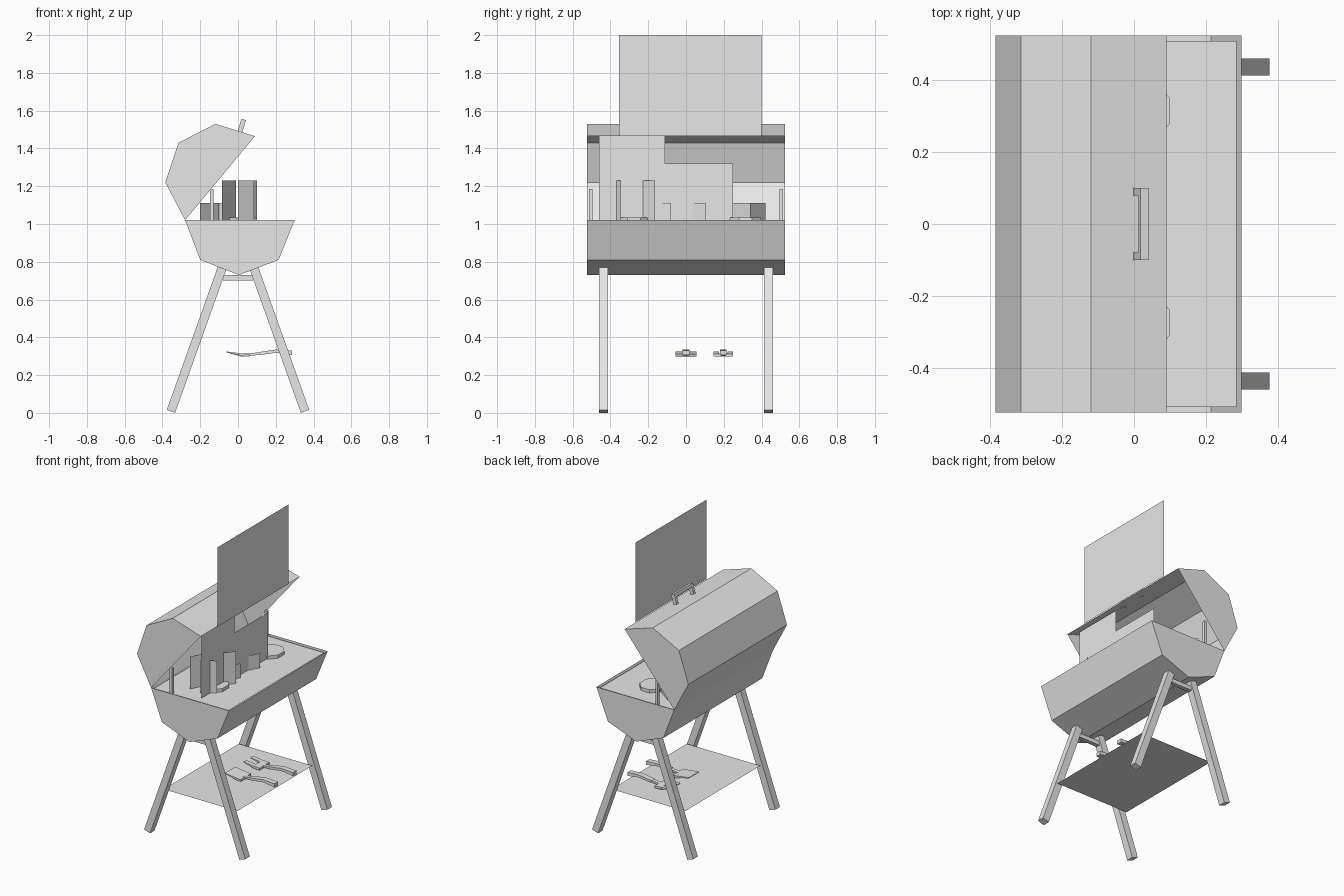
import bpy, bmesh, math
from mathutils import Vector

cube = bpy.data.objects.get("Cube")
if cube:
    bpy.data.objects.remove(cube)

grey = bpy.data.materials.new("light_grey")
grey.use_nodes = True
grey.diffuse_color = (0.8, 0.8, 0.8, 1)
grey.node_tree.nodes["Principled BSDF"].inputs["Base Color"].default_value = (0.8, 0.8, 0.8, 1)


def finish(name, bm, closed=True):
    if closed:
        bmesh.ops.recalc_face_normals(bm, faces=bm.faces)
    mesh = bpy.data.meshes.new(name)
    bm.to_mesh(mesh)
    bm.free()
    mesh.materials.append(grey)
    obj = bpy.data.objects.new(name, mesh)
    bpy.context.collection.objects.link(obj)
    return obj


def sheet(name, points):
    bm = bmesh.new()
    bm.faces.new([bm.verts.new(p) for p in points])
    return finish(name, bm, False)


def extrude(name, outline, offset):
    """Solid made by pushing a flat outline along an offset."""
    bm = bmesh.new()
    face = bm.faces.new([bm.verts.new(p) for p in outline])
    new = bmesh.ops.extrude_face_region(bm, geom=[face], use_keep_orig=True)["geom"]
    bmesh.ops.translate(bm, vec=offset, verts=[v for v in new if isinstance(v, bmesh.types.BMVert)])
    return finish(name, bm)


def trough(name, profile, half):
    """Thin shell with end caps, open between the profile's ends."""
    bm = bmesh.new()
    front = [bm.verts.new((x, -half, z)) for x, z in profile]
    back = [bm.verts.new((x, half, z)) for x, z in profile]
    bm.faces.new(front)
    bm.faces.new(back[::-1])
    for i in range(len(profile) - 1):
        bm.faces.new((front[i], back[i], back[i + 1], front[i + 1]))
    return finish(name, bm)


def xz_bar(name, outline, y, width):
    return extrude(name, [(x, y - width / 2, z) for x, z in outline], (0, width, 0))


def beam(name, a, b, thick, y, width):
    """Bar between two points of the xz plane."""
    a, b = Vector(a), Vector(b)
    d = (b - a).normalized()
    n = Vector((-d.y, d.x)) * thick / 2
    return xz_bar(name, [a - n, a + n, b + n, b - n], y, width)


# Bowl, lid and cooking surface
HALF = 0.525
trough("bowl", [(-0.28, 1.02), (-0.2, 0.81), (0.005, 0.73), (0.215, 0.81), (0.3, 1.02)], HALF)
trough("lid", [(-0.28, 1.02), (-0.385, 1.22), (-0.315, 1.43), (-0.12, 1.53), (0.09, 1.465)], HALF)
sheet("cooking_grate", [(-0.27, -0.51, 1.012), (0.285, -0.51, 1.012),
                        (0.285, 0.51, 1.012), (-0.27, 0.51, 1.012)])

# Lid handle
for y in (-0.09, 0.09):
    beam("handle_post", (0.01, 1.487), (0.03, 1.553), 0.025, y, 0.02)
beam("handle_bar", (0.024, 1.534), (0.03, 1.553), 0.025, 0, 0.2)

# Lid supports, legs and braces at both ends
for side in (-1, 1):
    beam("lid_support", (-0.14, 1.012), (-0.14, 1.185), 0.018, side * 0.505, 0.018)
    beam("brace", (-0.08, 0.715), (0.08, 0.715), 0.028, side * 0.437, 0.028)
    for s in (-1, 1):
        beam("leg", (s * 0.355, 0.008), (s * 0.085, 0.765), 0.047, side * 0.437, 0.048)

# Lower shelf
sheet("shelf", [(-0.275, -0.4, 0.29), (0.275, -0.4, 0.29), (0.275, 0.4, 0.29), (-0.275, 0.4, 0.29)])


# Utensils lying on the shelf
def utensil_handle(y):
    xz_bar("utensil_neck", [(0.04, 0.3), (0.12, 0.308), (0.12, 0.322), (0.04, 0.312)], y, 0.025)
    xz_bar("utensil_grip", [(0.11, 0.306), (0.2, 0.318), (0.285, 0.306), (0.285, 0.33),
                            (0.2, 0.335), (0.11, 0.322)], y, 0.036)


utensil_handle(0)
utensil_handle(0.197)
xz_bar("spatula_head", [(-0.06, 0.32), (0.04, 0.298), (0.06, 0.3), (0.06, 0.312), (0.04, 0.312), (-0.06, 0.325)], 0, 0.11)
xz_bar("fork_base", [(0.01, 0.3), (0.06, 0.298), (0.06, 0.313), (0.01, 0.315)], 0.197, 0.105)
for y in (0.16, 0.234):
    xz_bar("fork_prong", [(-0.06, 0.32), (0.01, 0.3), (0.01, 0.315), (-0.06, 0.325)], y, 0.03)

# Patties on the grate
for y in (-0.275, 0.315):
    ring = [math.radians(22.5 + 45 * i) for i in range(8)]
    extrude("patty", [(0.025 + 0.082 * math.cos(a), y + 0.09 * math.sin(a), 1.012) for a in ring], (0, 0, 0.022))


# Flat upright cards for flames and smoke
def card(name, a, b, low, high):
    return sheet(name, [(*a, low), (*b, low), (*b, high), (*a, high)])


card("tall_flame", (-0.085, -0.39), (-0.01, -0.25), 1.012, 1.23)
card("tall_flame", (0.0, -0.4), (0.085, -0.345), 1.012, 1.23)
card("tall_flame", (0.044, -0.235), (0.1, -0.165), 1.012, 1.23)
card("short_flame", (0.052, -0.14), (0.075, -0.08), 1.012, 1.11)
card("short_flame", (0.052, 0.035), (0.09, 0.105), 1.012, 1.11)
card("short_flame", (-0.2, 0.25), (-0.1, 0.36), 1.012, 1.11)
card("short_flame", (-0.16, 0.42), (-0.05, 0.34), 1.012, 1.11)

sheet("lower_smoke", [(0.05, y, z) for y, z in [(-0.46, 1.012), (0.25, 1.012), (0.25, 1.32),
                                                (-0.11, 1.32), (-0.11, 1.465), (-0.46, 1.465)]])
card("upper_smoke", (0.095, -0.355), (0.095, 0.4), 1.465, 2.0)
